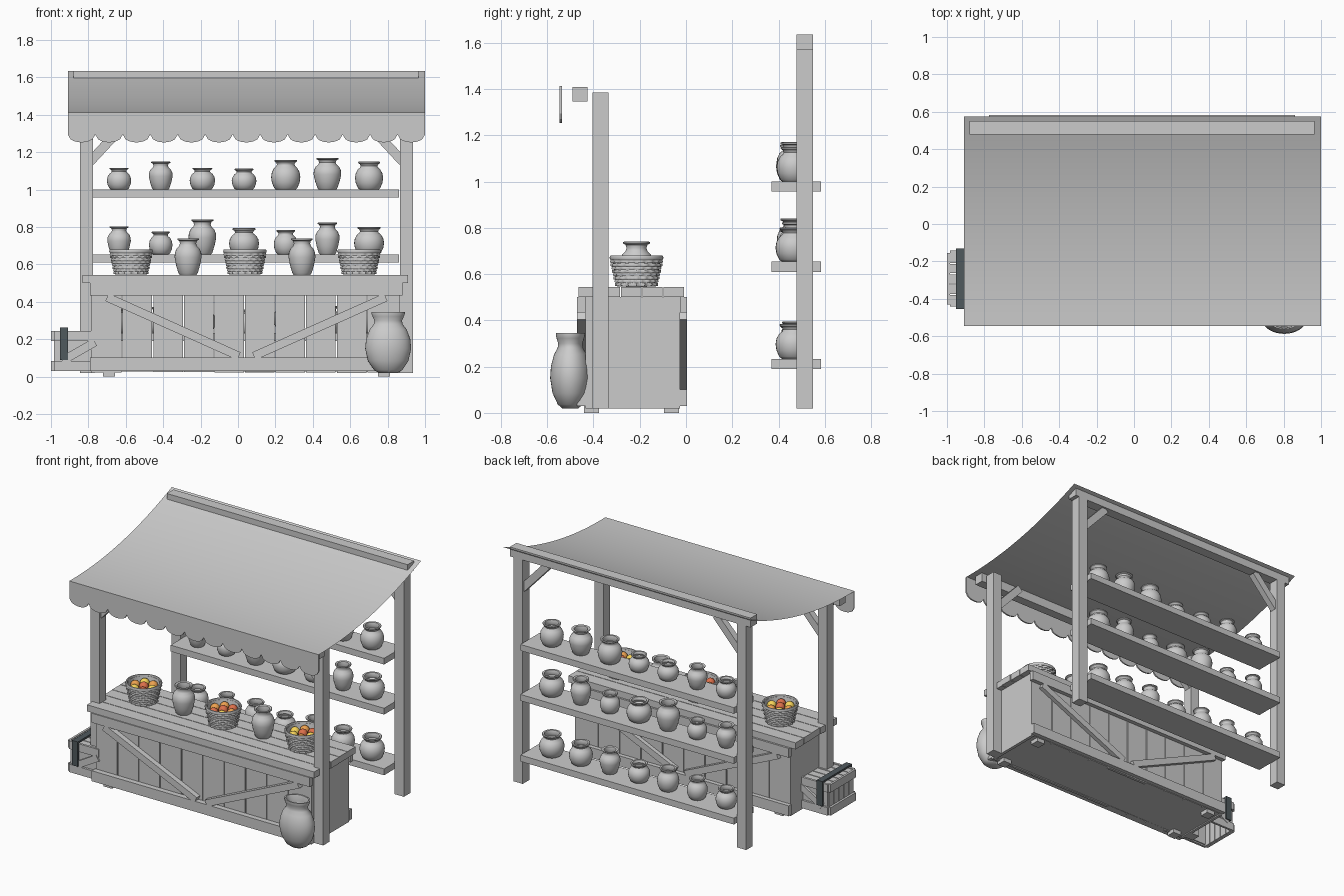
import bpy, bmesh, math, random
from mathutils import Vector

if "Cube" in bpy.data.objects:
    bpy.data.objects.remove(bpy.data.objects["Cube"])

random.seed(4)
CX = 0.045  # centre line of the stall frame


def finish(name, bm, mat=None, smooth=None):
    bmesh.ops.remove_doubles(bm, verts=bm.verts, dist=1e-5)
    bmesh.ops.recalc_face_normals(bm, faces=bm.faces)
    me = bpy.data.meshes.new(name)
    bm.to_mesh(me)
    bm.free()
    if smooth:
        me.shade_smooth()
        me.set_sharp_from_angle(angle=math.radians(smooth))
    if mat:
        me.materials.append(mat)
    ob = bpy.data.objects.new(name, me)
    bpy.context.collection.objects.link(ob)
    return ob


def skin(name, loops, ring=True, closed=False, caps=False, smooth=None, mat=None):
    """Bridge a list of equally long point loops."""
    bm = bmesh.new()
    vs = [[bm.verts.new(p) for p in lp] for lp in loops]
    n, m = len(vs), len(vs[0])
    for i in range(n if closed else n - 1):
        a, b = vs[i], vs[(i + 1) % n]
        for j in range(m if ring else m - 1):
            k = (j + 1) % m
            bm.faces.new((a[j], a[k], b[k], b[j]))
    if caps:
        bm.faces.new(vs[0])
        bm.faces.new(vs[-1])
    return finish(name, bm, mat, smooth)


def box(name, x0, x1, y0, y1, z0, z1, mat=None):
    return skin(name, [[(x0, y0, z), (x1, y0, z), (x1, y1, z), (x0, y1, z)]
                       for z in (z0, z1)], caps=True, mat=mat)


def brace(name, a, b, width, y0, y1):
    """Slanted board between two (x, z) points."""
    a, b = Vector(a), Vector(b)
    d = (b - a).normalized() * width / 2
    n = Vector((-d.y, d.x))
    pts = (a + n, b + n, b - n, a - n)
    return skin(name, [[(p.x, y, p.y) for p in pts] for y in (y0, y1)], caps=True)


def lathe(name, profile, loc, r, h, sy=1.0, seg=28):
    loops = []
    for pr, pz in profile:
        loops.append([(loc[0] + r * pr * math.cos(t), loc[1] + r * sy * pr * math.sin(t),
                       loc[2] + h * pz) for t in (2 * math.pi * i / seg for i in range(seg))])
    return skin(name, loops, smooth=40)


# Posts and beams
for s, side in ((-1, "left"), (1, "right")):
    px = CX + s * 0.856
    box(f"front_post_{side}", px - .035, px + .035, -.405, -.335, .02, 1.385)
    box(f"back_post_{side}", px - .035, px + .035, .478, .55, .02, 1.6)
    for nm, y, z in (("front", -.37, 1.385), ("back", .514, 1.60)):
        brace(f"{nm}_corner_brace_{side}", (px - s * .02, z - .235), (px - s * .21, z - .03),
              .05, y - .022, y + .022)
box("front_beam", -.88, .96, -.49, -.425, 1.345, 1.408)
box("back_beam", -.88, .965, .478, .55, 1.57, 1.635)

# Sagging cloth canopy and scalloped valance
rows = []
for i in range(21):
    t = i / 20
    z = 1.412 + .222 * t - .235 * t * (1 - t)
    rows.append([(-.91 + 1.91 * j / 8, -.538 + 1.113 * t, z) for j in range(9)])
skin("canopy", rows, ring=False, smooth=40)
strip = []
for i in range(13 * 10 + 1):
    u = (i % 10) / 10
    z = 1.295 - .042 * math.sqrt(max(0, 1 - (2 * u - 1) ** 2))
    x = -.91 + 1.91 * i / 130
    strip.append([(x, -.546, 1.412), (x, -.536, 1.412), (x, -.536, z), (x, -.546, z)])
skin("valance", strip, caps=True)

# Counter: plank top, aprons, plank walls, braces, feet
for i in range(5):
    y = -.465 + i * .092
    e = random.uniform(-.006, .006)
    box(f"counter_top_plank_{i}", -.828 + e, .912 + e, y, y + .088, .5, .545)
for nm, yi, yo in (("front", -.435, -.472), ("back", -.025, .004)):
    s = -1 if nm == "front" else 1
    a, b = sorted((yi, yo))
    box(f"{nm}_apron", -.79, .88, a, b, .435, .5)
    box(f"{nm}_bottom_board", -.79, .87, a, b, .03, .102)
    w0, w1 = sorted((yi, yi - s * .02))
    for i in range(10):
        x = -.78 + i * .1635
        box(f"{nm}_wall_plank_{i}", x, x + .158, w0, w1, .02 + random.uniform(0, .008), .5)
    for sx, side in ((-1, "left"), (1, "right")):
        brace(f"{nm}_cross_brace_{side}", (CX + sx * .745, .425), (CX + sx * .04, .11), .045, a, b)
        fx = CX + sx * .735
        box(f"{nm}_foot_{side}", fx - .032, fx + .032,
            *((-.44, -.375) if s < 0 else (-.095, -.03)), 0, .035)
box("counter_side_left", -.785, -.765, -.435, -.025, .02, .5)
box("counter_side_right", .845, .867, -.435, -.025, .02, .5)
box("counter_floor", -.77, .85, -.42, -.04, .028, .045)

# Jars: profiles of (radius, height) fractions, with open hollow mouths
SQUAT = [(0, 0), (.66, 0), (.8, .06), (.95, .24), (1, .42), (.95, .58), (.8, .72), (.64, .79),
         (.6, .84), (.64, .9), (.76, .94), (.78, .98), (.74, 1), (.6, .99), (.52, .86), (.6, .75),
         (.3, .6), (0, .58)]
TALL = [(0, 0), (.62, 0), (.72, .05), (.88, .25), (1, .48), (.98, .6), (.85, .72), (.66, .79),
        (.6, .86), (.66, .93), (.8, .96), (.8, .99), (.74, 1), (.58, .98), (.52, .86), (.6, .74),
        (.3, .6), (0, .58)]
shelves = (
    ("top", .957, 1.0, (.117, .15, .117, .112, .16, .17, .15),
     (.065, .064, .068, .066, .078, .074, .075)),
    ("middle", .61, .654, (.15, .122, .187, .14, .13, .17, .147),
     (.063, .063, .074, .08, .064, .065, .08)),
    ("bottom", .19, .234, (.13, .14, .15, .125, .16, .145, .15),
     (.068, .066, .07, .07, .066, .075, .08)))
for nm, z0, z1, hs, rs in shelves:
    box(f"{nm}_shelf", -.775, .86, .37, .583, z0, z1)
    for i, (h, r) in enumerate(zip(hs, rs)):
        lathe(f"{nm}_shelf_jar_{i}", TALL if h > 2.2 * r else SQUAT,
              (-.636 + i * .2228, .467, z1), r, h)
for i, x in enumerate((-.267, .342)):
    lathe(f"counter_jar_{i}", TALL, (x, -.214, .545), .072, .195)

# Large floor jar
URN = [(0, 0), (.4, 0), (.62, .05), (.88, .2), (1, .4), (.96, .56), (.8, .72), (.63, .8),
       (.6, .86), (.68, .93), (.72, .97), (.72, 1), (.64, 1), (.55, .88), (.58, .8), (.3, .68), (0, .67)]
lathe("floor_jar", URN, (.803, -.5, .02), .123, .325, sy=.71, seg=36)


# Woven baskets with fruit
def ring_tube(name, c, r, z, tube, wave=0, phase=0, n=64, mat=None):
    loops = []
    for i in range(n):
        t = 2 * math.pi * i / n
        rr = r + wave * math.cos(i * math.pi / 2 + phase)
        loops.append([((rr + tube * .7 * math.cos(a)) * math.cos(t) + c[0],
                       (rr + tube * .7 * math.cos(a)) * math.sin(t) + c[1],
                       z + tube * math.sin(a)) for a in (math.pi / 3 * k for k in range(6))])
    skin(name, loops, closed=True, smooth=50, mat=mat)


fruit = []
for nm, col in (("red_fruit", (.72, .16, .07, 1)), ("orange_fruit", (.85, .36, .08, 1)),
                ("yellow_fruit", (.93, .66, .1, 1))):
    m = bpy.data.materials.new(nm)
    m.diffuse_color = col
    m.use_nodes = True
    m.node_tree.nodes["Principled BSDF"].inputs["Base Color"].default_value = m.diffuse_color
    fruit.append(m)
for b, x in enumerate((-.572, .037, .647)):
    c = (x, -.214)
    lathe(f"basket_wall_{b}", [(0, 0), (.084, 0), (.106, .125), (.1, .125), (.08, .01), (0, .01)],
          (*c, .546), 1, 1)
    for k in range(8):
        ring_tube(f"basket_{b}_weave_{k}", c, .085 + .0032 * k, .555 + .0142 * k, .0075,
                  wave=.004, phase=math.pi * (k % 2))
    ring_tube(f"basket_{b}_rim", c, .109, .671, .011)
    spots = [(0, 0, .645)] + [(.065 * math.cos(a), .065 * math.sin(a), .64)
                              for a in (math.pi / 3 * k + b for k in range(6))]
    for k, (dx, dy, z) in enumerate(spots):
        bm = bmesh.new()
        bmesh.ops.create_uvsphere(bm, u_segments=14, v_segments=9, radius=.031)
        bmesh.ops.translate(bm, verts=bm.verts, vec=(c[0] + dx, c[1] + dy, z))
        finish(f"basket_{b}_fruit_{k}", bm, random.choice(fruit), 60)

# Slatted crate beside the counter, with a dark metal strap
iron = bpy.data.materials.new("dark_iron")
iron.diffuse_color = (.08, .1, .11, 1)
iron.use_nodes = True
iron.node_tree.nodes["Principled BSDF"].inputs["Base Color"].default_value = iron.diffuse_color
X0, X1, Y0, Y1 = -.985, -.76, -.43, -.155
for nm, z0, z1 in (("bottom", .03, .085), ("top", .19, .245)):
    box(f"crate_{nm}_rail_front", X0, X1, Y0 - .012, Y0 + .004, z0, z1)
    box(f"crate_{nm}_rail_back", X0, X1, Y1 - .004, Y1 + .012, z0, z1)
    box(f"crate_{nm}_rail_left", X0 - .015, X0, Y0, Y1, z0, z1)
for i in range(5):
    y = Y0 + i * .055
    box(f"crate_left_slat_{i}", X0, X0 + .015, y + .002, y + .051, .03, .24)
    box(f"crate_top_slat_{i}", X0, X1, y + .002, y + .051, .225, .24)
for nm, y in (("front", Y0), ("back", Y1 - .014)):
    box(f"crate_panel_{nm}", X0 + .01, X1, y + .004, y + .012, .04, .23)
    ya, yb = (y - .016, y) if nm == "front" else (y + .014, y + .03)
    brace(f"crate_brace_{nm}", (-.94, .085), (-.765, .185), .045, ya, yb)
box("crate_strap_front", -.953, -.91, Y0 - .024, Y0 - .01, .09, .262, iron)
box("crate_strap_back", -.953, -.91, Y1 + .01, Y1 + .024, .09, .262, iron)
box("crate_strap_top", -.953, -.91, Y0 - .024, Y1 + .024, .25, .262, iron)
